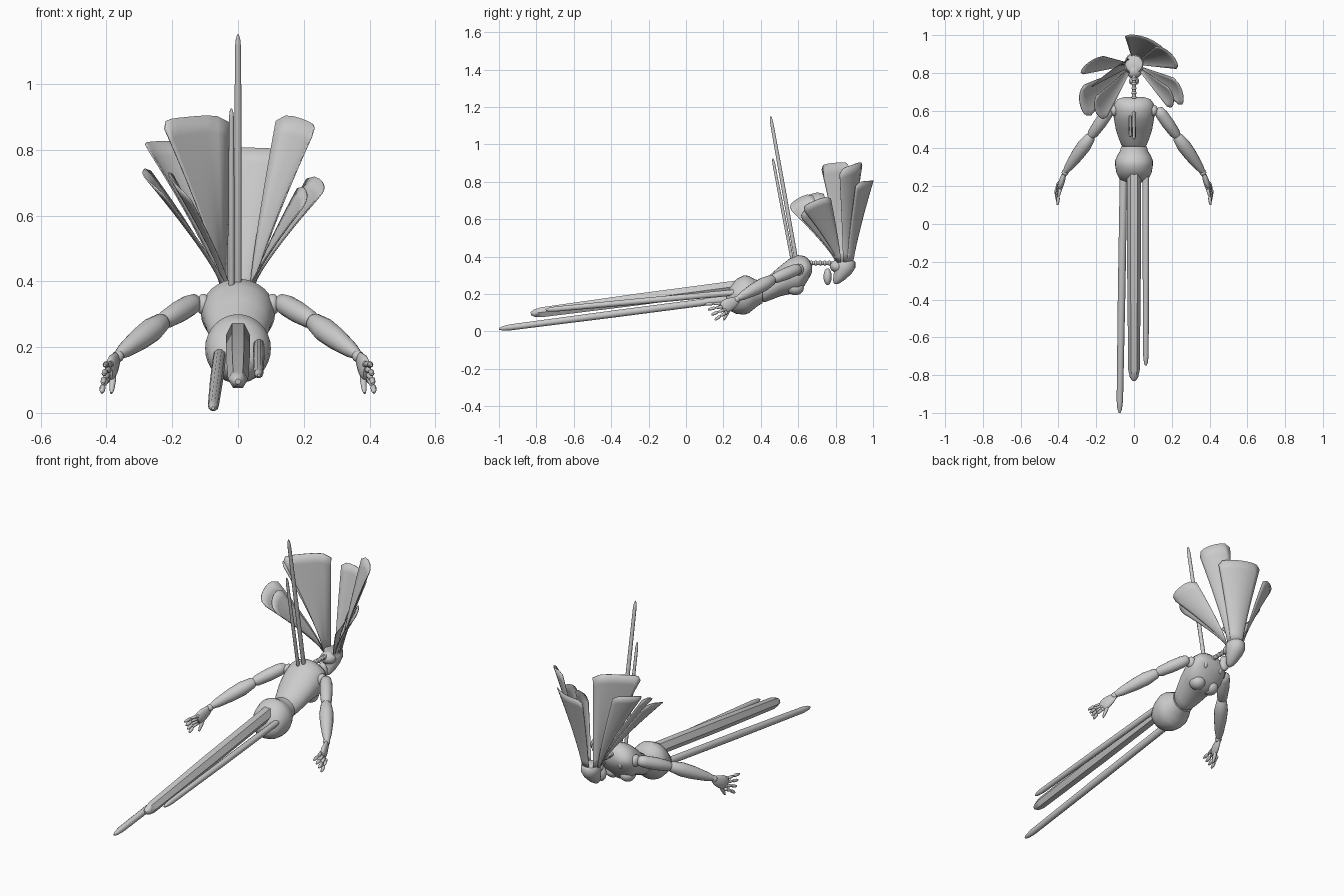
import bpy, bmesh
from math import sin, cos, pi
from mathutils import Vector

cube = bpy.data.objects.get("Cube")
if cube:
    bpy.data.objects.remove(cube)

grey = bpy.data.materials.new("plain_grey")
grey.use_nodes = True
grey.diffuse_color = (0.6, 0.6, 0.6, 1)
grey.node_tree.nodes["Principled BSDF"].inputs["Base Color"].default_value = (0.6, 0.6, 0.6, 1)


def finish(name, bm, angle=50):
    bmesh.ops.recalc_face_normals(bm, faces=bm.faces)
    mesh = bpy.data.meshes.new(name)
    bm.to_mesh(mesh)
    bm.free()
    mesh.materials.append(grey)
    obj = bpy.data.objects.new(name, mesh)
    bpy.context.collection.objects.link(obj)
    bpy.ops.object.select_all(action='DESELECT')
    obj.select_set(True)
    bpy.context.view_layer.objects.active = obj
    bpy.ops.object.shade_smooth_by_angle(angle=angle * pi / 180)
    return obj


def loft(name, rings, sides=24, angle=50):
    """Skin a closed tube over rings given as (centre, half axis u, half axis v)."""
    bm = bmesh.new()
    loops = []
    for c, u, v in rings:
        loops.append([bm.verts.new(c + u * cos(a) + v * sin(a))
                      for a in (2 * pi * i / sides for i in range(sides))])
    for a, b in zip(loops, loops[1:]):
        for i in range(sides):
            j = (i + 1) % sides
            bm.faces.new((a[i], a[j], b[j], b[i]))
    bm.faces.new(loops[0])
    bm.faces.new(loops[-1])
    return finish(name, bm, angle)


def limb(name, start, end, profile, sides=16, up=(0, 0, 1), flat=1, angle=50):
    """Straight tapered part; profile holds (fraction along, radius)."""
    start, end = Vector(start), Vector(end)
    d = (end - start).normalized()
    u = d.cross(Vector(up)).normalized()
    v = u.cross(d)
    return loft(name, [(start.lerp(end, t), u * r * flat, v * r) for t, r in profile], sides, angle)


def ball(name, centre, size):
    bm = bmesh.new()
    bmesh.ops.create_uvsphere(bm, u_segments=20, v_segments=12, radius=1)
    for v in bm.verts:
        v.co = Vector(centre) + v.co * Vector(size)
    return finish(name, bm)


def rod(name, start, end, r, sides, angle=50):
    limb(name, start, end, [(0, r * .8), (.02, r), (.5, r), (.95, r * .85), (.985, r * .6), (1, r * .25)],
         sides, angle=angle)


# Torso: pelvis, waist and chest as ellipse sections (y, z, half width, half height)
pelvis = [(.215, .16, .03, .02), (.235, .175, .075, .065), (.27, .187, .093, .093),
          (.31, .195, .1, .105), (.335, .197, .1, .1), (.36, .2, .09, .083),
          (.385, .205, .075, .068), (.41, .212, .068, .06)]
chest = [(.4, .212, .05, .05), (.42, .22, .068, .064), (.45, .235, .08, .068), (.5, .267, .096, .08),
         (.55, .293, .105, .094), (.6, .305, .113, .103), (.635, .325, .105, .078),
         (.66, .335, .088, .047), (.673, .335, .05, .018)]
for name, rows in (("pelvis", pelvis), ("chest", chest)):
    loft(name, [(Vector((0, y, z)), Vector((w, 0, 0)), Vector((0, 0, h))) for y, z, w, h in rows], 32)

# Trailing legs of unequal length and raised back spines
rod("centre_leg", (0, .3, .245), (0, -.83, .095), .036, 6)
rod("long_leg", (-.055, .28, .18), (-.076, -1, .014), .02, 10)
rod("short_leg", (.063, .28, .21), (.063, -.75, .115), .017, 10)
rod("tall_spine", (0, .59, .38), (0, .452, 1.15), .011, 10)
rod("short_spine", (-.02, .57, .37), (-.02, .464, .925), .009, 10)

# Neck beads
limb("neck", (0, .65, .365), (0, .82, .365), [(0, .01), (1, .01)])
for i in range(5):
    y = .67 + .024 * i
    ball("neck_bead", (0, y, .365), (.014, .009, .014))

# Head: tapered face shell, cranium and jaw guard
shell = [(.378, .85, .045, .048), (.37, .85, .05, .055), (.34, .85, .05, .055), (.31, .838, .043, .048),
         (.28, .82, .03, .034), (.262, .808, .019, .02), (.253, .803, .008, .008)]
loft("head_shell", [(Vector((0, y, z)), Vector((w, 0, 0)), Vector((0, d, 0))) for z, y, w, d in shell])
ball("cranium", (0, .81, .348), (.043, .04, .034))
ball("jaw_guard", (0, .757, .293), (.028, .022, .045))

# Flared crest plates: the two top corners of each
crest = {
    "back_crest": ((-.05, 1, .81), (.175, .91, .8)),
    "left_tall_crest": ((.12, .945, .915), (.235, .82, .865)),
    "left_low_crest": ((.22, .77, .73), (.25, .62, .66)),
    "left_inner_crest": ((.19, .72, .7), (.185, .61, .61)),
    "right_tall_crest": ((-.235, .72, .89), (-.025, .87, .91)),
    "right_back_crest": ((-.285, .79, .82), (-.17, .89, .83)),
    "right_low_crest": ((-.28, .73, .755), (-.24, .56, .68)),
    "right_inner_crest": ((-.21, .67, .745), (-.15, .55, .66)),
}
root = Vector((0, .845, .37))
for name, corners in crest.items():
    bm = bmesh.new()
    a, b = (Vector(c) - root for c in corners)
    grid = []
    for i in range(11):
        row = []
        for j in range(9):
            s = j / 8
            edge = abs(2 * s - 1)
            t = i / 10 * (1 - .05 * edge ** 6)
            top = a.lerp(b, s)
            side = Vector((top.x, top.y, 0)).normalized()
            base = side * .047
            p = base.lerp(top, t ** 1.2) + side * .03 * (1 - edge ** 2) * t
            p.z = top.z * t
            row.append(bm.verts.new(root + p))
        grid.append(row)
    for r, q in zip(grid, grid[1:]):
        for j in range(8):
            bm.faces.new((r[j], r[j + 1], q[j + 1], q[j]))
    plate = finish(name, bm)
    thick = plate.modifiers.new("thickness", 'SOLIDIFY')
    thick.thickness = .004
    thick.offset = 0

# Arms and hands on both sides
for side, s in (("left", 1), ("right", -1)):
    def at(x, y, z):
        return Vector((s * x, y, z))

    ball(side + "_shoulder", at(.105, .6, .33), (.022, .03, .032))
    for dz in (-.013, .013):
        limb(side + "_shoulder_pin", at(.1, .6, .33 + dz), at(.145, .59, .33 + dz), [(0, .007), (1, .007)], 10)
    limb(side + "_upper_arm", at(.125, .61, .34), at(.235, .455, .275),
         [(0, .012), (.05, .026), (.2, .032), (.5, .033), (.85, .028), (1, .014)])
    ball(side + "_elbow", at(.232, .458, .278), (.022, .022, .022))
    limb(side + "_forearm", at(.22, .475, .285), at(.365, .275, .175),
         [(0, .012), (.08, .028), (.3, .037), (.55, .034), (.85, .024), (1, .014)])
    ball(side + "_wrist", at(.365, .272, .172), (.018, .018, .018))
    limb(side + "_palm", at(.365, .28, .17), at(.392, .195, .125),
         [(0, .014), (.2, .026), (.6, .036), (.9, .034), (1, .024)], flat=.45)
    # Fingers fan out from the palm, each with two segments
    for k in range(4):
        knuckle = at(.388 + .004 * k, .19 + .008 * k, .148 - .016 * k)
        tip = at(.405 + .003 * k, .1 + .018 * k, .145 - .028 * k)
        mid = knuckle.lerp(tip, .5) + at(.004, 0, .002)
        ball(side + "_knuckle", knuckle, (.01, .01, .01))
        for p, q in ((knuckle, mid), (mid, tip)):
            limb(side + "_finger", p, q, [(0, .005), (.2, .009), (.7, .008), (1, .004)], 10)
    limb(side + "_thumb", at(.378, .235, .125), at(.385, .2, .06),
         [(0, .008), (.4, .01), (.8, .008), (1, .004)], 10)
    # Chest mound and collar plate
    ball(side + "_chest_mound", at(.045, .585, .232), (.042, .045, .038))
    ball(side + "_collar_plate", at(.05, .655, .315), (.014, .016, .024))
